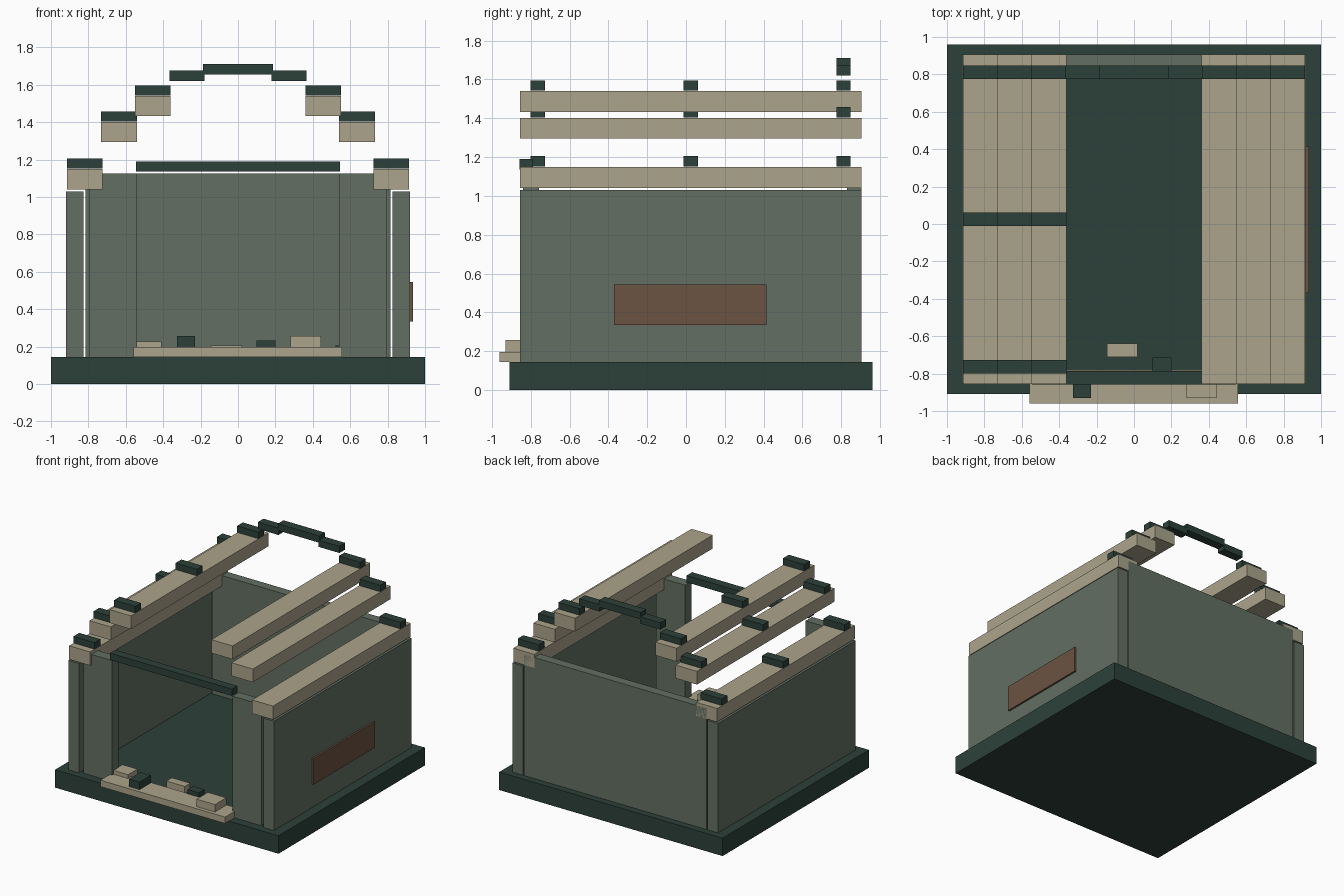
import bpy

default = bpy.data.objects.get("Cube")
if default:
    bpy.data.objects.remove(default, do_unlink=True)


def material(name, rgb):
    # 8-bit display colour converted to linear
    lin = [((c / 255 + 0.055) / 1.055) ** 2.4 for c in rgb] + [1.0]
    m = bpy.data.materials.new(name)
    m.use_nodes = True
    m.diffuse_color = lin
    m.node_tree.nodes["Principled BSDF"].inputs["Base Color"].default_value = lin
    return m


DARK = material("dark_green", (44, 64, 58))
WALL = material("sage_green", (99, 111, 99))
WOOD = material("pale_beige", (171, 164, 139))
RUST = material("rust_brown", (107, 83, 66))


def box(name, mat, x, y, z):
    """Box spanning the given (low, high) ranges."""
    bpy.ops.mesh.primitive_cube_add(size=1)
    ob = bpy.context.object
    ob.name = name
    ob.location = [(a + b) / 2 for a, b in (x, y, z)]
    ob.scale = [abs(b - a) for a, b in (x, y, z)]
    bpy.ops.object.transform_apply(location=True, rotation=False, scale=True)
    ob.data.materials.append(mat)
    return ob


FLOOR = 0.145
REAR_Y = (0.775, 0.847)

# Ground slab and back wall
box("base_slab", DARK, (-1, 1), (-0.91, 0.96), (0, FLOOR))
box("back_wall", WALL, (-0.815, 0.815), (0.83, 0.905), (FLOOR, 1.125))

# Roof plank tiers: inner x, outer x, underside, top
tiers = {
    "lower": (0.725, 0.913, 1.04, 1.15),
    "middle": (0.54, 0.732, 1.295, 1.402),
    "upper": (0.36, 0.55, 1.432, 1.54),
}

for side, s in (("left", 1), ("right", -1)):
    box(side + "_wall", WALL, (s * 0.825, s * 0.92), (-0.855, 0.905), (FLOOR, 1.03))
    box(side + "_front_panel", WALL, (s * 0.54, s * 0.797), (-0.84, -0.757), (FLOOR, 1.125))
    for tier, (x0, x1, z0, z1) in tiers.items():
        xs = (s * x0, s * x1)
        box(f"{side}_{tier}_plank", WOOD, xs, (-0.855, 0.905), (z0, z1))
        # The right side keeps all its rib blocks, the left only the rear ones
        rows = [REAR_Y] if s > 0 else [REAR_Y, (-0.012, 0.062), (-0.8, -0.726)]
        for i, ys in enumerate(rows):
            box(f"{side}_{tier}_rib_block_{i + 1}", DARK, xs, ys, (z1 + 0.002, z1 + 0.055))
    box(side + "_arch_block", DARK, (s * 0.18, s * 0.365), REAR_Y, (1.62, 1.675))

# Crown of the rear arch and beam over the entrance
box("arch_crown", DARK, (-0.186, 0.186), REAR_Y, (1.655, 1.71))
box("front_beam", DARK, (-0.545, 0.545), (-0.857, -0.787), (1.135, 1.19))

# Plaque on the left wall
box("wall_plaque", RUST, (0.915, 0.935), (-0.37, 0.415), (0.335, 0.545))

# Threshold and scattered rubble
box("threshold", WOOD, (-0.56, 0.557), (-0.96, -0.78), (FLOOR, 0.197))
rubble = [
    (WOOD, (-0.545, -0.41), (-0.82, -0.70), 0.228),
    (DARK, (-0.325, -0.23), (-0.93, -0.785), 0.258),
    (WOOD, (-0.145, 0.02), (-0.71, -0.64), 0.206),
    (DARK, (0.10, 0.20), (-0.787, -0.715), 0.232),
    (WOOD, (0.28, 0.445), (-0.93, -0.785), 0.257),
    (DARK, (0.52, 0.61), (-0.74, -0.67), 0.207),
]
for i, (mat, xs, ys, top) in enumerate(rubble):
    box(f"rubble_{i + 1}", mat, xs, ys, (FLOOR, top))
